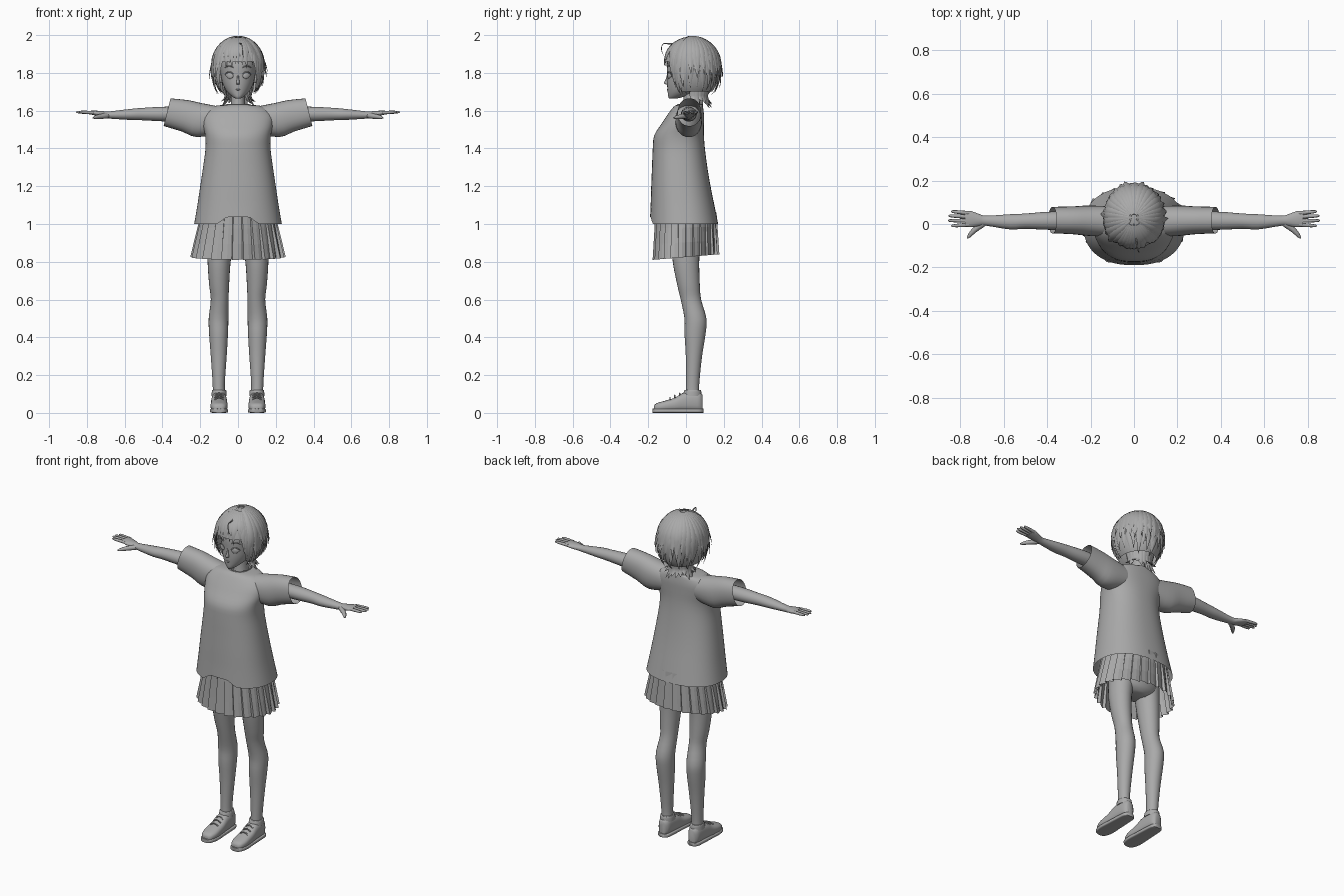
import bpy, bmesh, math, random
from mathutils import Vector

random.seed(4)
cube = bpy.data.objects.get("Cube")
if cube:
    bpy.data.objects.remove(cube)

clay = bpy.data.materials.new("plain grey")
clay.use_nodes = True
clay.diffuse_color = (0.4, 0.4, 0.4, 1)
clay.node_tree.nodes["Principled BSDF"].inputs["Base Color"].default_value = (0.4, 0.4, 0.4, 1)


def finish(name, bm, mirror=False, smooth=True):
    """Turn a bmesh into an object, optionally mirrored across x."""
    bmesh.ops.recalc_face_normals(bm, faces=bm.faces[:])
    mesh = bpy.data.meshes.new(name)
    bm.to_mesh(mesh)
    bm.free()
    mesh.materials.append(clay)
    ob = bpy.data.objects.new(name, mesh)
    bpy.context.collection.objects.link(ob)
    if smooth:
        bpy.ops.object.select_all(action='DESELECT')
        ob.select_set(True)
        bpy.context.view_layer.objects.active = ob
        bpy.ops.object.shade_smooth_by_angle(angle=math.radians(50))
    if mirror:
        mod = ob.modifiers.new("Mirror", 'MIRROR')
        mod.use_mirror_merge = False
    return ob


def skin(bm, rings, cap_start=True, cap_end=True):
    rows = [[bm.verts.new(p) for p in ring] for ring in rings]
    n = len(rows[0])
    for a, b in zip(rows, rows[1:]):
        for i in range(n):
            j = (i + 1) % n
            bm.faces.new((a[i], a[j], b[j], b[i]))
    if cap_start:
        bm.faces.new(rows[0][::-1])
    if cap_end:
        bm.faces.new(rows[-1])


def spline(rows, steps):
    """Catmull-Rom interpolation of tuples."""
    rows = [Vector(r) for r in rows]
    ext = [rows[0]] + rows + [rows[-1]]
    out = []
    for a, b, c, d in zip(ext, ext[1:], ext[2:], ext[3:]):
        for k in range(steps):
            t = k / steps
            out.append(b + (c - a) * (t / 2) + (a * 2 - b * 5 + c * 4 - d) * (t * t / 2)
                       + (b * 3 - a - c * 3 + d) * (t ** 3 / 2))
    return out + [rows[-1]]


def loft(bm, axis, rows, n=24, power=2.0, steps=3, caps=(True, True), shape=None):
    """Rows hold: position, centre and radius on the two other axes."""
    def bend(v):
        return math.copysign(abs(v) ** (2 / power), v)
    rings = []
    for pos, c1, r1, c2, r2 in spline(rows, steps):
        ring = []
        for i in range(n):
            a = math.tau * i / n
            p = [c1 + r1 * bend(math.cos(a)), c2 + r2 * bend(math.sin(a))]
            p.insert(axis, pos)
            ring.append(shape(Vector(p)) if shape else Vector(p))
        rings.append(ring)
    skin(bm, rings, *caps)


def strand(bm, pts, radii, out, flat=1.0, n=6):
    """Tapered tube along points, flattened in the outward direction."""
    rings = []
    for i, p in enumerate(pts):
        t = (pts[min(i + 1, len(pts) - 1)] - pts[max(i - 1, 0)]).normalized()
        side = t.cross(out(p)).normalized()
        nor = side.cross(t)
        rings.append([p + radii[i] * (side * math.cos(math.tau * k / n)
                      + nor * flat * math.sin(math.tau * k / n)) for k in range(n)])
    skin(bm, rings)


def front_back(rows):
    """Rows of height, half width, front y, back y."""
    return [(z, 0, w, (f + b) / 2, (b - f) / 2) for z, w, f, b in rows]


X, Y, Z = range(3)

# Shirt body with a raised notch in the front hem
def hem(p):
    if p.y < -0.05:
        p.z += 0.037 * min(1, max(0, (0.11 - abs(p.x)) / 0.05)) * max(0, 1 - (p.z - 1) / 0.1)
    return p

bm = bmesh.new()
loft(bm, Z, front_back([
    (1.0, .232, -.19, .17), (1.1, .215, -.187, .15), (1.2, .2, -.184, .13),
    (1.3, .185, -.18, .113), (1.4, .172, -.176, .1), (1.47, .174, -.168, .095),
    (1.53, .188, -.13, .095), (1.58, .185, -.097, .095), (1.62, .14, -.066, .09),
    (1.632, .062, -.045, .088)]), n=56, power=2.3, caps=(False, False), shape=hem)
finish("shirt_body", bm)

# Sleeves, open at the cuff and slanted
bm = bmesh.new()
loft(bm, X, [(.09, .01, .07, 1.55, .07), (.2, .015, .07, 1.55, .09),
             (.28, .017, .064, 1.573, .083), (.376, .018, .061, 1.592, .073)],
     n=28, power=2.2, caps=(False, False),
     shape=lambda p: Vector((p.x - (p.z - 1.59) * .25 * p.x / .376, p.y, p.z)))
finish("sleeves", bm, mirror=True)

# Collar rim
bm = bmesh.new()
loft(bm, Z, front_back([(1.615, .064, -.048, .09), (1.636, .06, -.043, .088),
                        (1.63, .054, -.036, .083)]), n=28, caps=(False, False))
finish("collar", bm)

# Pleated skirt with saw-tooth folds
bm = bmesh.new()
rings = []
pleats = 26
for k in range(4):
    t = k / 3
    ring = []
    for i in range(pleats):
        for f, depth in ((0, 0), (.5, .04), (.9, .085)):
            a = math.tau * (i + f) / pleats
            r = 1 - depth * (.3 + .7 * t)
            y = math.sin(a) * r
            z = 1.06 - t * (1.06 - .825 - .015 * y)
            ring.append(Vector(((.195 + .058 * t) * math.cos(a) * r, (.163 + .015 * t) * y, z)))
    rings.append(ring)
skin(bm, rings, False, False)
finish("pleated_skirt", bm, smooth=False)

# Hips
bm = bmesh.new()
loft(bm, Z, front_back([(.84, .06, -.05, .06), (.87, .13, -.08, .09),
                        (.95, .16, -.09, .1), (1.06, .13, -.08, .07)]))
finish("hips", bm)

# Legs
bm = bmesh.new()
loft(bm, Z, [(.08, .1, .034, .035, .038), (.15, .102, .032, .035, .035),
             (.3, .102, .042, .042, .043), (.42, .103, .05, .048, .056),
             (.5, .103, .052, .05, .058), (.6, .097, .047, .026, .054),
             (.68, .1, .053, .013, .06), (.8, .1, .061, 0, .07), (.92, .09, .07, 0, .076)])
finish("legs", bm, mirror=True)

# Shoes: upper, sole, ankle rim and laces
bm = bmesh.new()
loft(bm, Y, [(y, .1, w, h / 2 + .006, h / 2) for y, w, h in (
    (-.17, .018, .03), (-.158, .034, .044), (-.12, .045, .056), (-.06, .044, .074),
    (-.02, .042, .098), (.03, .039, .108), (.07, .034, .104), (.088, .02, .088))],
    power=2.6)
finish("shoe_uppers", bm, mirror=True)

bm = bmesh.new()
loft(bm, Y, [(y, .1, w, .011, .011) for y, w in (
    (-.177, .018), (-.165, .036), (-.12, .048), (-.05, .045), (.03, .041), (.075, .036),
    (.092, .018))], power=5)
finish("shoe_soles", bm, mirror=True)

bm = bmesh.new()
loft(bm, Z, [(.09, .1, .04, .033, .05), (.118, .1, .038, .035, .045), (.122, .1, .034, .035, .04)])
for k in range(3):
    y = -.085 + k * .026
    pts = [Vector((.1 + s * .024, y, .082 + k * .011 - s * s * .012)) for s in (-1, -.5, 0, .5, 1)]
    strand(bm, pts, [.004] * 5, lambda p: Vector((0, -.5, 1)))
finish("shoe_rims_and_laces", bm, mirror=True)

# Arms with palms, fingers and thumb
bm = bmesh.new()
loft(bm, X, [(.2, .015, .04, 1.58, .038), (.38, .015, .042, 1.582, .039),
             (.5, .013, .035, 1.582, .033), (.57, .01, .035, 1.58, .029),
             (.68, .015, .023, 1.577, .019), (.71, .018, .027, 1.58, .017),
             (.75, .022, .037, 1.586, .014), (.778, .024, .035, 1.59, .01)], n=20)
up = Vector((0, 0, 1))
for y, tip_x, tip_y in ((.05, .843, .058), (.033, .855, .038), (.015, .857, .016), (-.003, .842, -.009)):
    a, b = Vector((.76, y, 1.589)), Vector((tip_x, tip_y, 1.593))
    strand(bm, [a.lerp(b, t) for t in (0, .35, .7, .93, 1)],
           [.0095, .009, .008, .006, .002], lambda p: up, n=8)
thumb = spline([(.69, .005, 1.575), (.735, -.028, 1.568), (.768, -.066, 1.562)], 3)
strand(bm, thumb, [.014, .015, .014, .013, .011, .008, .003], lambda p: up, n=8)
finish("arms_and_hands", bm, mirror=True)

# Neck and head
bm = bmesh.new()
loft(bm, Z, front_back([(1.58, .05, -.03, .085), (1.63, .037, -.015, .075), (1.74, .036, -.01, .08)]))
finish("neck", bm)

bm = bmesh.new()
loft(bm, Z, front_back([(1.664, .012, -.088, -.05), (1.674, .03, -.094, -.01),
                        (1.7, .058, -.097, .05), (1.74, .08, -.1, .1), (1.79, .092, -.1, .13),
                        (1.85, .1, -.1, .14), (1.92, .09, -.08, .13), (1.95, .05, -.04, .09)]), n=32)
# Nose and lips
loft(bm, Z, [(1.738, 0, .006, -.098, .006), (1.746, 0, .009, -.102, .015),
             (1.765, 0, .006, -.1, .008), (1.79, 0, .004, -.097, .004)], n=12)
loft(bm, X, [(-.016, -.092, .003, 1.713, .001), (0, -.098, .004, 1.711, .004),
             (.016, -.092, .003, 1.713, .001)], n=8)
finish("head", bm)

# Eyes, lashes and ears
bm = bmesh.new()
loft(bm, X, [(.024, -.093, .003, 1.784, .003), (.034, -.094, .004, 1.785, .014),
             (.046, -.09, .005, 1.786, .017), (.058, -.083, .005, 1.787, .011),
             (.067, -.073, .004, 1.788, .003)], n=12)
for height, arch in ((1.79, .016), (1.827, .01)):
    lash = [Vector((.022 + .048 * t, -.1 + .024 * t * t, height + arch * math.sin(math.pi * t)))
            for t in (0, .2, .4, .6, .8, 1)]
    strand(bm, lash, [.001, .003, .003, .003, .003, .001], lambda p: Vector((0, -1, 0)))
loft(bm, X, [(.08, .03, .012, 1.77, .02), (.1, .035, .02, 1.775, .03), (.104, .035, .012, 1.775, .02)])
finish("eyes_and_ears", bm, mirror=True)

# Hair cap, open over the face
centre = Vector((0, .03, 1.83))

def scalp(a, th, grow=1.0):
    s = math.sin(th)
    if th > math.pi / 2:
        s = 1 - (1 - s) * .62
    return centre + Vector((.136 * s * math.cos(a), .152 * s * math.sin(a),
                            .162 * math.cos(th))) * grow

def outward(p):
    return (p - centre).normalized()

bm = bmesh.new()
skin(bm, [[scalp(math.tau * i / 48, .1 + k * .128, .97) for i in range(48)] for k in range(20)],
     True, False)
gone = [f for f in bm.faces if (c := f.calc_center_median()).z < 1.86 and c.y < -.03]
bmesh.ops.delete(bm, geom=gone, context='FACES')
finish("hair_cap", bm)

# Hair locks following the scalp, with flicked tips
def lock(bm, degrees, start, end_z, width, flick=.012, grow=1.0, swing=0.0):
    a = math.radians(degrees)
    end = math.acos(max(-.98, (end_z - centre.z) / .162))
    pts, radii = [], []
    for k in range(11):
        t = k / 10
        p = scalp(a + swing * t * t, start + (end - start) * t, grow)
        p += Vector((math.cos(a), math.sin(a), 0)) * flick * max(0, t - .7) / .3
        pts.append(p)
        radii.append(width * (.25 + .75 * min(1, t * 2)) * (1 if t < .6 else max(.04, (1 - t) / .4)))
    strand(bm, pts, radii, outward, flat=.32)

bm = bmesh.new()
for i in range(24):
    deg = -32 + i * 244 / 23
    lock(bm, deg, .1, 1.70 + random.uniform(-.02, .03), .024, random.uniform(0, .025),
         1.0, random.uniform(-.15, .15))
    lock(bm, deg + 5, .15, 1.77 + random.uniform(-.04, .03), .02, random.uniform(.005, .025),
         1.02, random.uniform(-.15, .15))
finish("back_and_side_locks", bm)

bm = bmesh.new()
for i in range(11):
    lock(bm, -130 + i * 8, .25, 1.835 + random.uniform(-.02, .02), .017, -.004,
         1.0, random.uniform(-.1, .1))
for side in (-1, 1):
    for off, end_z in ((42, 1.78), (48, 1.72), (54, 1.685), (61, 1.69)):
        lock(bm, -90 + side * off, .25, end_z, .017, .004, 1.0, side * .05)
finish("fringe", bm)

# Nape locks flaring over the collar
bm = bmesh.new()
for i in range(13):
    a = math.radians(-5 + i * 190 / 12)
    d = Vector((math.cos(a), math.sin(a), 0))
    mid = Vector((0, .045, 0))
    tip = 1.625 + random.uniform(-.015, .025)
    pts = [mid + d * r + Vector((0, 0, z)) for r, z in
           ((.08, 1.77), (.075, 1.72), (.064, 1.68), (.07, (1.68 + tip) / 2), (.094, tip))]
    strand(bm, pts, [.016, .02, .02, .015, .001], lambda p: d, flat=.4)
finish("nape_locks", bm)

# Loose curl over the forehead
bm = bmesh.new()
curl = spline([(0, 0, 1.985), (.01, -.07, 1.955), (.018, -.118, 1.955), (.024, -.13, 1.925),
               (.026, -.118, 1.89)], 4)
strand(bm, curl, [.005 * (1 - k / 18) for k in range(len(curl))], lambda p: Vector((1, 0, 0)))
finish("loose_curl", bm)
